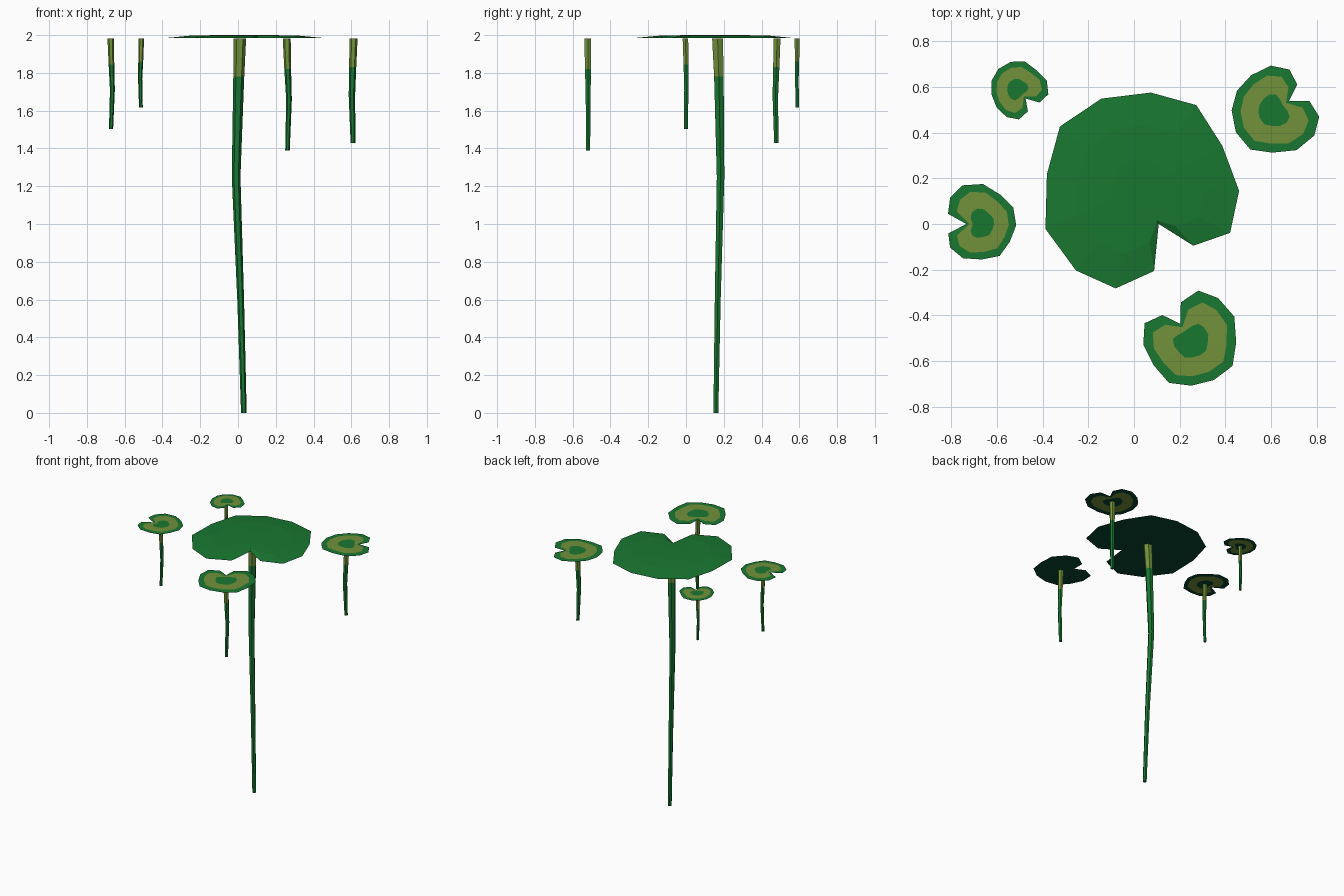
import bpy, bmesh, math

if "Cube" in bpy.data.objects:
    bpy.data.objects.remove(bpy.data.objects["Cube"])

def material(name, col):
    m = bpy.data.materials.new(name)
    m.diffuse_color = (*col, 1)
    m.use_nodes = True
    m.node_tree.nodes["Principled BSDF"].inputs["Base Color"].default_value = m.diffuse_color
    return m

MATS = [material("leaf green", (0.0095, 0.187, 0.031)),
        material("olive yellow", (0.168, 0.285, 0.043)),
        material("dark teal underside", (0.002, 0.06, 0.03))]

# Rim directions, in degrees counter-clockwise from the notch (shared by all pads)
ANGLES = [16, 37, 62, 91, 120, 148, 178, 207, 236, 267.5, 296, 320, 343]

def finish(name, bm):
    me = bpy.data.meshes.new(name)
    bm.to_mesh(me)
    bm.free()
    for m in MATS:
        me.materials.append(m)
    bpy.context.collection.objects.link(bpy.data.objects.new(name, me))

def sheet(bm, centre, notch, notch_r, radii, rings, flip=False):
    """One leaf surface; rings = (scale, notch scale, squeeze, z, material inside), outer first."""
    loops = []
    for s, ns, k, z, _ in rings:
        pts = [(0, ns * notch_r)] + [(180 + (a - 180) * k, s * r) for a, r in zip(ANGLES, radii)]
        loops.append([bm.verts.new((centre[0] + r * math.cos(math.radians(notch + a)),
                                    centre[1] + r * math.sin(math.radians(notch + a)), z))
                      for a, r in pts])
    n = len(loops[0])
    mid = bm.verts.new((*centre, rings[-1][3]))
    for q, ring in enumerate(rings):
        a = loops[q]
        for i in range(n):
            j = (i + 1) % n
            if q + 1 < len(rings):
                vs = [a[i], a[j], loops[q + 1][j], loops[q + 1][i]]
            else:
                vs = [a[i], a[j], mid]
            bm.faces.new(vs[::-1] if flip else vs).material_index = ring[4]

def pad(name, centre, notch, notch_r, radii, top, bottom):
    bm = bmesh.new()
    sheet(bm, centre, notch, notch_r, radii, top)
    sheet(bm, centre, notch, notch_r, radii, bottom, True)
    finish(name, bm)

def stem(name, path, split, sides=6):
    """Tapered stalk through (x, y, z, r) points, olive above the split height."""
    bm = bmesh.new()
    loops = []
    for x, y, z, r in path:
        loops.append([bm.verts.new((x + r * math.cos(math.tau * k / sides),
                                    y + r * math.sin(math.tau * k / sides), z))
                      for k in range(sides)])
    for a, b in zip(loops, loops[1:]):
        for i in range(sides):
            j = (i + 1) % sides
            f = bm.faces.new((a[i], a[j], b[j], b[i]))
            f.material_index = int(f.calc_center_median().z > split)
    bm.faces.new(loops[0][::-1])
    finish(name, bm)

# Big plain pad, slightly domed, with a dark underside
pad("large_pad", (0.03, 0.16), -64, 0.178,
    [.343, .438, .43, .40, .434, .417, .425, .443, .415, .455, .461, .455, .37],
    [(1, 1, 1, 1.984, 0), (0.66, .9, 1, 1.998, 0), (0.3, .5, 1, 2.0, 0)],
    [(1, 1, 1, 1.981, 2)])

# Small pads: green rim, olive band, green eye
def rings(z, step, edge):
    return [(1, 1, 1, z, edge), (0.79, 0.8, 0.94, z + step, 1), (0.37, 0.58, 0.9, z + 2 * step, edge)]
TOP, UNDER, PLAIN = rings(1.984, .001, 0), rings(1.981, 0, 2), [(1, 1, 1, 1.981, 2)]

pad("right_pad", (0.612, 0.497), 32, 0.078,
    [.152, .191, .196, .183, .183, .185, .192, .20, .185, .20, .208, .20, .16], TOP, UNDER)
pad("front_pad", (0.25, -0.512), 122, 0.089,
    [.17, .218, .21, .195, .207, .195, .197, .211, .197, .217, .222, .223, .175], TOP, PLAIN)
pad("left_pad", (-0.668, 0), 180, 0.065,
    [.15, .171, .17, .155, .161, .147, .153, .157, .153, .175, .188, .178, .152], TOP, UNDER)
pad("back_pad", (-0.513, 0.589), -46, 0.056,
    [.115, .14, .137, .12, .127, .123, .12, .116, .113, .118, .129, .132, .108], TOP, UNDER)

# Stems, bottom to top
stem("large_stem", [(.031, .158, 0, .015), (.014, .168, .6, .018), (-.01, .183, 1.25, .023),
                    (.004, .174, 1.78, .029), (.01, .167, 1.981, .033)], 1.78)
stem("right_stem", [(.609, .478, 1.43, .013), (.603, .473, 1.68, .017),
                    (.607, .478, 1.83, .019), (.612, .482, 1.981, .021)], 1.83)
stem("front_stem", [(.262, -.518, 1.39, .012), (.27, -.518, 1.66, .015),
                    (.263, -.519, 1.82, .018), (.258, -.52, 1.981, .021)], 1.82)
stem("left_stem", [(-.672, 0, 1.503, .011), (-.665, .002, 1.71, .013),
                   (-.67, 0, 1.845, .015), (-.674, -.003, 1.981, .017)], 1.845)
stem("back_stem", [(-.514, .589, 1.617, .01), (-.518, .587, 1.77, .011),
                   (-.515, .588, 1.86, .013), (-.512, .588, 1.981, .015)], 1.86)
